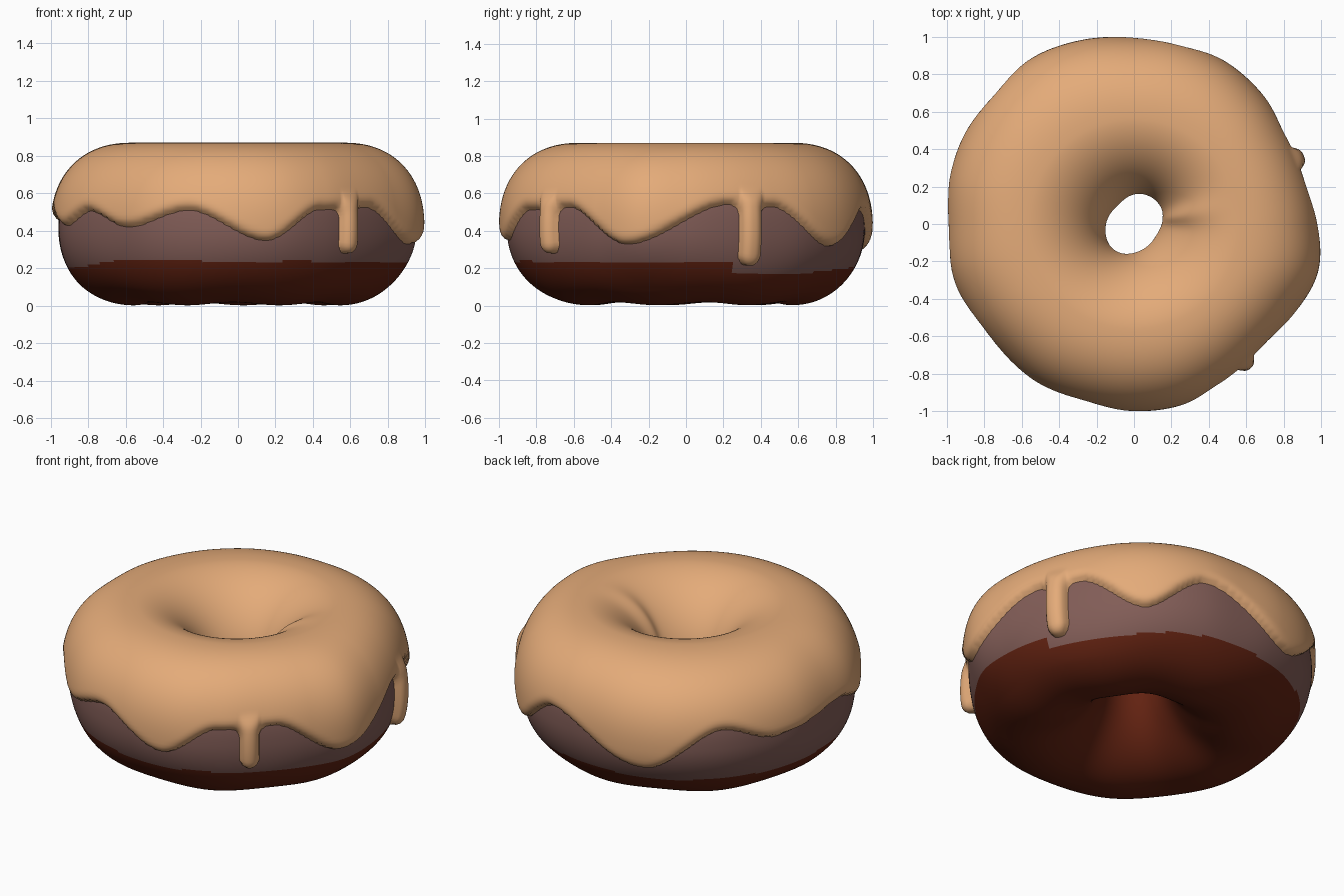
import bpy
from math import sin, cos, pi, radians, sqrt, exp, hypot

if "Cube" in bpy.data.objects:
    bpy.data.objects.remove(bpy.data.objects["Cube"])

# Outer radius every 15 degrees, starting at +x
OUTER = [.985, .96, .955, .975, .995, 1.0, .997, 1.02, 1.04, 1.04, 1.03, 1.02,
         1.0, 1.01, .995, .985, .995, .995, 1.0, 1.0, .98, .965, .98, 1.015]
# Glaze hem: (angle, height) of its peaks and dips
HEM = [(14, .54), (30, .53), (54, .32), (75, .51), (111, .29), (137, .53),
       (155, .44), (187, .49), (200, .43), (214, .505), (232, .42), (254, .51),
       (279, .35), (298, .515), (318, .525), (341, .33), (374, .54)]
# Drips: angle, tip height, radius
DRIPS = [(309, .28, .058), (22, .215, .066)]
# Painted line between the two dough colours: (angle, height)
BAKE_LINE = [(17, .17), (45, .17), (68, .2), (200, .2), (225, .24), (315, .235),
             (376.9, .235), (377, .17)]
ZC, HALF, T = .415, .413, .042


def material(name, srgb):
    m = bpy.data.materials.new(name)
    lin = [((c / 255 + .055) / 1.055) ** 2.4 for c in srgb]
    m.diffuse_color = (*lin, 1)
    m.use_nodes = True
    m.node_tree.nodes["Principled BSDF"].inputs["Base Color"].default_value = m.diffuse_color
    return m


def outer(deg):
    f = (deg % 360) / 15
    i, t = int(f), f - int(f)
    a, b, c, d = (OUTER[(i + k) % 24] for k in (-1, 0, 1, 2))
    return b + .5 * t * (c - a + t * (2*a - 5*b + 4*c - d + t * (3*(b - c) + d - a)))


def lookup(table, deg, smooth=True):
    deg = deg % 360
    if deg < table[0][0]:
        deg += 360
    for (a, za), (b, zb) in zip(table, table[1:]):
        if a <= deg <= b:
            t = (deg - a) / (b - a)
            if smooth:
                t = t * t * (3 - 2 * t)
            return za + (zb - za) * t
    return table[-1][1]


def ring_point(deg, p):
    """Radius, height and profile normal of the dough surface."""
    c, s = cos(p), sin(p)
    ro = outer(deg) - T
    if s < 0:  # the underside is rounder than the glazed rim
        k = min(1, 1.6 * s * s)
        ro += k * (.952 - .02 * cos(radians(deg)) - ro)
    ri = .147 + .02 * cos(2 * radians(deg - 50)) + T
    mid = .565
    half = ro - mid if c > 0 else mid - ri
    n = 1.85 if c < 0 else 2.3 if s > 0 else 2.06
    u = abs(c) ** (2 / n) * (1 if c > 0 else -1)
    v = abs(s) ** (2 / n) * (1 if s > 0 else -1)
    z = ZC + HALF * v
    if s < 0:
        z += .008 * s * s * (1 + sin(radians(7 * deg + 20)))
    nx = abs(u) ** (n - 1) / half * (1 if u > 0 else -1)
    nz = abs(v) ** (n - 1) / HALF * (1 if v > 0 else -1)
    ln = hypot(nx, nz)
    return mid + half * u, z, nx / ln, nz / ln


def glaze_depth(deg, z, outside):
    """Distance inside the glaze outline, and extra drip swelling."""
    if not outside:
        return z - .42 - .01 * sin(radians(5 * deg)), 0
    slope = (lookup(HEM, deg + .5) - lookup(HEM, deg - .5)) / .0169
    body = d = (z - lookup(HEM, deg)) / sqrt(1 + slope * slope)
    swell = 0
    for a, tip, r in DRIPS:
        du = radians((deg - a + 180) % 360 - 180) * .97
        if abs(du) > .3:
            continue
        zc = min(max(z, tip + r), .6)
        dd = r - hypot(du, z - zc)
        q = 1 - min(1, max(0, dd / r))
        fade = min(1, max(0, 1 - body / .09))
        swell = max(swell, sqrt(1 - q * q) * fade * fade * (3 - 2 * fade))
        h = max(.06 - abs(d - dd), 0) / .06
        d = max(d, dd) + h * h * .015
    return d, swell


def build(name, verts, faces, mats):
    me = bpy.data.meshes.new(name)
    me.from_pydata(verts, [], faces)
    for m in mats:
        me.materials.append(m)
    for f in me.polygons:
        f.use_smooth = True
    ob = bpy.data.objects.new(name, me)
    bpy.context.collection.objects.link(ob)
    return me


def grid_faces(nt, np_):
    return [(i * np_ + j, ((i + 1) % nt) * np_ + j,
             ((i + 1) % nt) * np_ + (j + 1) % np_, i * np_ + (j + 1) % np_)
            for i in range(nt) for j in range(np_)]


glaze_mat = material("caramel glaze", (228, 171, 121))
pale_mat = material("mauve brown dough", (130, 93, 87))
dark_mat = material("dark baked dough", (98, 34, 17))

# Dough ring, painted in two colours
NT, NP = 240, 180
verts, keys = [], []
for i in range(NT):
    deg = 360 * i / NT
    for j in range(NP):
        p = 2 * pi * j / NP
        r, z, nx, nz = ring_point(deg, p)
        verts.append((r * cos(radians(deg)), r * sin(radians(deg)), z))
        keys.append((deg, cos(p) > 0))
dough = build("dough_ring", verts, grid_faces(NT, NP), [pale_mat, dark_mat])
for f in dough.polygons:
    deg, outside = keys[f.vertices[0]]
    line = lookup(BAKE_LINE, deg + .75, False) if outside else .5
    f.material_index = 1 if f.center.z < line else 0

# Glaze shell, swelling out of the dough inside the wavy hem
NT, NP = 600, 150
verts, depth = [], []
for i in range(NT):
    deg = 360 * i / NT
    for j in range(NP):
        p = 2 * pi * j / NP
        r, z, nx, nz = ring_point(deg, p)
        d, swell = glaze_depth(deg, z, cos(p) > 0)
        if d > 0:
            q = 1 - min(1, d / .055)
            t = T * sqrt(1 - q * q) + .022 * swell
            # fold running into the hole
            if cos(p) < 0 and sin(p) > 0:
                a = (deg - 10 + 180) % 360 - 180
                t += .022 * exp(-(a / 11) ** 2) * sin(2 * p) ** 2
        else:
            t = max(-.03, d * 1.5)
        r, z = r + nx * t, z + nz * t
        verts.append((r * cos(radians(deg)), r * sin(radians(deg)), z))
        depth.append(d)
faces = [f for f in grid_faces(NT, NP) if max(depth[k] for k in f) > -.02]
used = {k: n for n, k in enumerate(sorted({k for f in faces for k in f}))}
build("glaze", [verts[k] for k in used],
      [tuple(used[k] for k in f) for f in faces], [glaze_mat])
